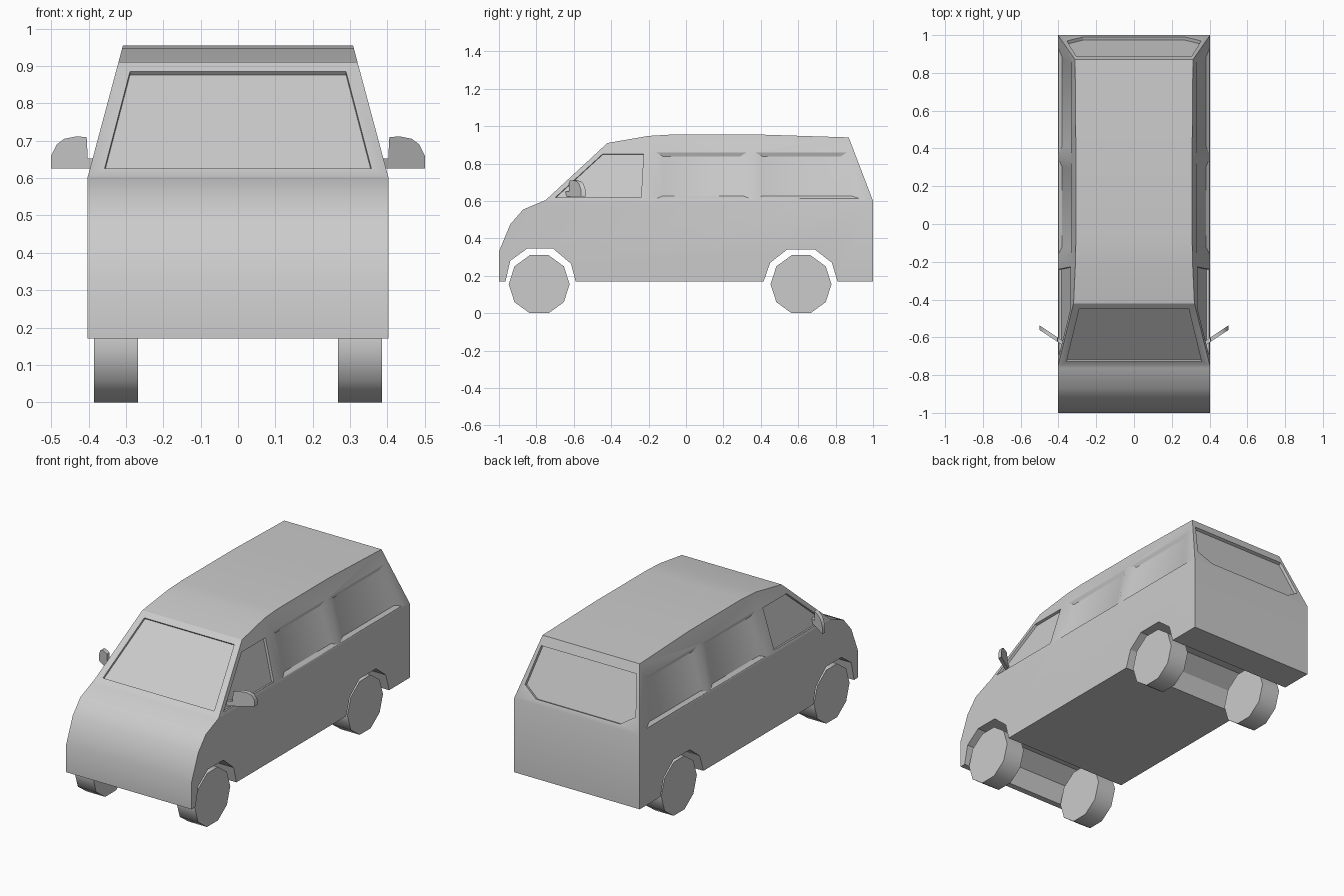
import bpy, bmesh, math
from mathutils import Vector

if "Cube" in bpy.data.objects:
    bpy.data.objects.remove(bpy.data.objects["Cube"])

BELT, HALF_W, LEAN = 0.6, 0.403, 0.268


def make(name, bm):
    bmesh.ops.recalc_face_normals(bm, faces=bm.faces)
    me = bpy.data.meshes.new(name)
    bm.to_mesh(me)
    bm.free()
    ob = bpy.data.objects.new(name, me)
    bpy.context.collection.objects.link(ob)
    return ob


def loft(bm, ring_a, ring_b):
    """Closed solid between two matching outlines."""
    a = [bm.verts.new(p) for p in ring_a]
    b = [bm.verts.new(p) for p in ring_b]
    bm.faces.new(a)
    bm.faces.new(b[::-1])
    for i in range(len(a)):
        j = (i + 1) % len(a)
        bm.faces.new((a[j], a[i], b[i], b[j]))


def smooth(ob, deg):
    bpy.ops.object.select_all(action='DESELECT')
    ob.select_set(True)
    bpy.context.view_layer.objects.active = ob
    bpy.ops.object.shade_smooth_by_angle(angle=math.radians(deg))


def recess(body, pts, normal, depth, inset=0.0):
    """Cut a window recess; inset gives it sloping sides."""
    pts = [Vector(p) for p in pts]
    n = Vector(normal).normalized()
    c = sum(pts, Vector()) / len(pts)
    ring = lambda h: [c + (p - c) * (1 + inset / depth * h) + n * h for p in pts]
    bm = bmesh.new()
    loft(bm, ring(0.01), ring(-depth))
    cutter = make("window_cutter", bm)
    cutter.hide_render = True
    mod = body.modifiers.new("window", 'BOOLEAN')
    mod.operation, mod.solver, mod.object = 'DIFFERENCE', 'EXACT', cutter
    bpy.context.view_layer.objects.active = body
    bpy.ops.object.modifier_apply(modifier=mod.name)
    bpy.data.objects.remove(cutter)


# Body: side profile with through wheel arches, leaning in above the belt line
profile = [(-1, 0.17), (-1, 0.33), (-0.94, 0.475), (-0.87, 0.555), (-0.75, 0.605),
           (-0.42, 0.91), (-0.2, 0.948), (-0.08, 0.955), (0.4, 0.955), (0.87, 0.94),
           (1, 0.6), (1, 0.17),
           (0.81, 0.17), (0.78, 0.27), (0.69, 0.34), (0.54, 0.34), (0.45, 0.27), (0.415, 0.17),
           (-0.59, 0.17), (-0.615, 0.265), (-0.71, 0.345), (-0.85, 0.345), (-0.94, 0.28),
           (-0.965, 0.17)]
bm = bmesh.new()
loft(bm, [(-HALF_W, y, z) for y, z in profile], [(HALF_W, y, z) for y, z in profile])
bmesh.ops.bisect_plane(bm, geom=bm.verts[:] + bm.edges[:] + bm.faces[:], dist=1e-5,
                       plane_co=(0, 0, BELT), plane_no=(0, 0, 1))
for v in bm.verts:
    if v.co.z > BELT:
        v.co.x = math.copysign(HALF_W - (v.co.z - BELT) * LEAN, v.co.x)
body = make("van_body", bm)

# Windscreen
screen_y = lambda z: -0.75 + (z - 0.605) * 0.33 / 0.305
recess(body, [(x, screen_y(z), z) for x, z in
              ((-0.357, 0.625), (0.357, 0.625), (0.289, 0.885), (-0.289, 0.885))],
       (0, -0.305, 0.33), 0.012)

# Rear window with clipped lower corners
rear_y = lambda z: 1 - (z - 0.6) * 0.13 / 0.34
recess(body, [(x, rear_y(z), z) for x, z in
              ((-0.27, 0.626), (0.27, 0.626), (0.355, 0.68), (0.306, 0.888),
               (-0.306, 0.888), (-0.355, 0.68))],
       (0, 0.34, 0.13), 0.018)

# Side windows: crisp cab window, two soft-edged rear windows
side_windows = [
    ([(-0.70, 0.618), (-0.24, 0.618), (-0.227, 0.852), (-0.445, 0.852)], 0.015, 0),
    ([(-0.16, 0.612), (0.345, 0.612), (0.325, 0.86), (-0.16, 0.86)], 0.013, 0.15),
    ([(0.37, 0.612), (0.93, 0.612), (0.86, 0.86), (0.37, 0.86)], 0.013, 0.15)]
for s in (-1, 1):
    for outline, depth, inset in side_windows:
        recess(body, [(s * (HALF_W - (z - BELT) * LEAN), y, z) for y, z in outline],
               (s, 0, LEAN), depth, inset)
smooth(body, 30)

# Wheels: ten-sided, flat side down
R = 0.163
for where, cy in (("front", -0.785), ("rear", 0.615)):
    for side, s in (("left", 1), ("right", -1)):
        circle = [(cy + R * math.cos(i * math.pi / 5),
                   R * math.cos(math.pi / 10) + R * math.sin(i * math.pi / 5))
                  for i in range(10)]
        bm = bmesh.new()
        loft(bm, [(s * 0.268, y, z) for y, z in circle],
             [(s * 0.386, y, z) for y, z in circle])
        smooth(make(f"{where}_{side}_wheel", bm), 40)

# Door mirrors: swept-back plate with a short foot at the door
plate = [(0.37, 0.625), (0.5, 0.625), (0.5, 0.66), (0.485, 0.69), (0.465, 0.705),
         (0.435, 0.711), (0.405, 0.71), (0.402, 0.652), (0.37, 0.652)]
for side, s in (("left", 1), ("right", -1)):
    bm = bmesh.new()
    rings = [[(s * x, -0.615 + (x - 0.4) * 0.66 + t, z) for x, z in plate]
             for t in (-0.012, 0.012)]
    loft(bm, *rings)
    smooth(make(f"{side}_door_mirror", bm), 35)
